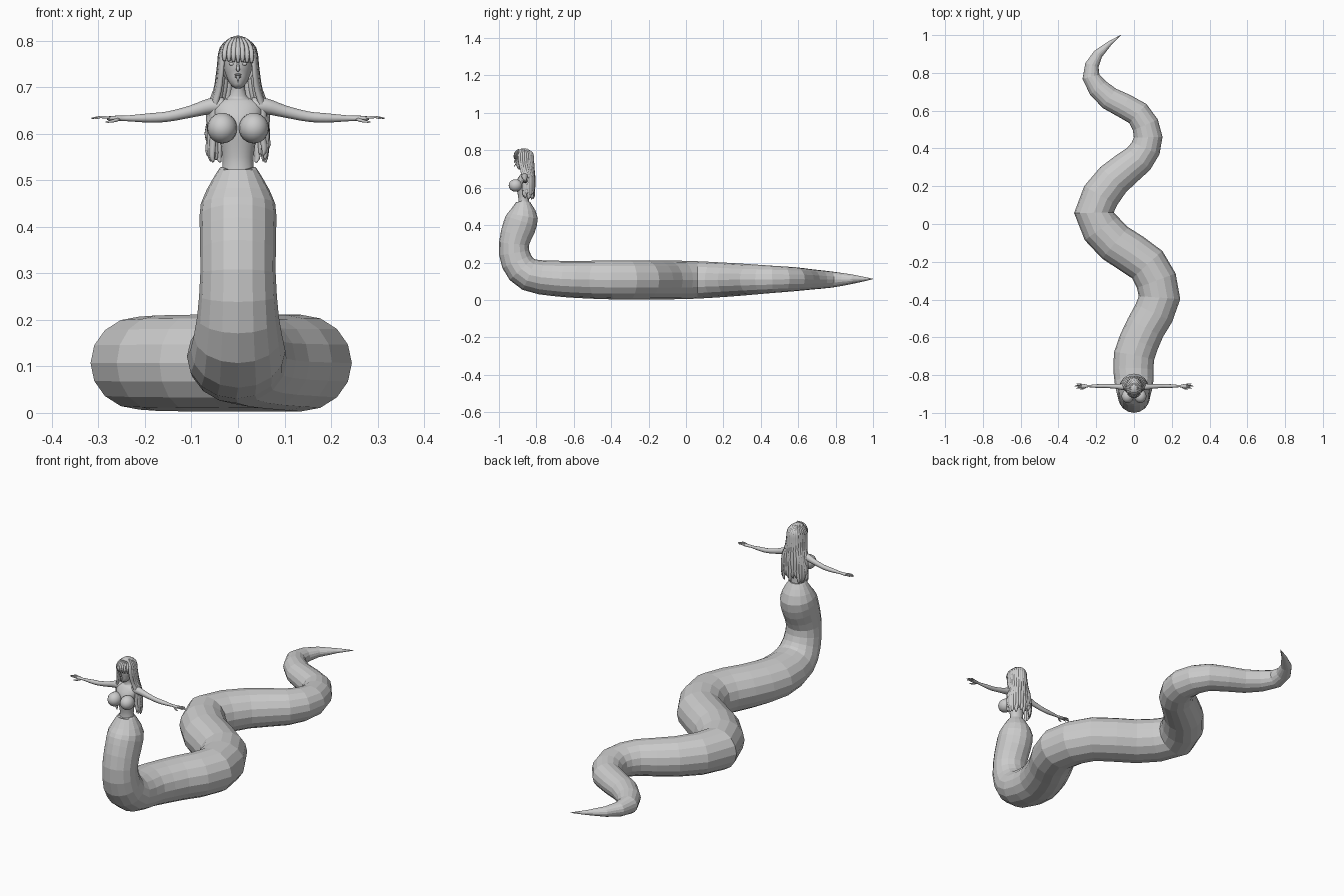
import bpy, bmesh, math, random
from mathutils import Vector

random.seed(4)


def finish(name, bm, smooth=True, mirror=False):
    bmesh.ops.recalc_face_normals(bm, faces=bm.faces)
    for f in bm.faces:
        f.smooth = smooth
    me = bpy.data.meshes.new(name)
    bm.to_mesh(me)
    bm.free()
    ob = bpy.data.objects.new(name, me)
    bpy.context.collection.objects.link(ob)
    if mirror:
        ob.modifiers.new("mirror", 'MIRROR')
    return ob


def resample(pts, sub):
    """Catmull-Rom through rows of (x, y, z, r1, r2)."""
    out = []
    for i in range(len(pts) - 1):
        a, b, c, d = (pts[max(0, min(len(pts) - 1, i + k))] for k in (-1, 0, 1, 2))
        for s in range(sub):
            t = s / sub
            out.append([0.5 * (2 * q + (r - p) * t + (2 * p - 5 * q + 4 * r - w) * t * t
                               + (3 * q - p - 3 * r + w) * t ** 3)
                        for p, q, r, w in zip(a, b, c, d)])
    return out + [list(pts[-1])]


def loft(bm, pts, sides, ref=(1, 0, 0), sub=3):
    """Elliptical tube: r1 runs along ref, r2 across it."""
    rows = resample(pts, sub)
    cs = [Vector(r[:3]) for r in rows]
    rings = []
    for i, row in enumerate(rows):
        t = (cs[min(i + 1, len(cs) - 1)] - cs[max(i - 1, 0)]).normalized()
        n = Vector(ref)
        n = (n - t * n.dot(t)).normalized()
        b = t.cross(n)
        r1, r2 = max(row[3], 0.0008), max(row[4], 0.0008)
        rings.append([bm.verts.new(cs[i] + n * r1 * math.cos(k * math.tau / sides)
                                   + b * r2 * math.sin(k * math.tau / sides))
                      for k in range(sides)])
    for p, q in zip(rings, rings[1:]):
        for k in range(sides):
            j = (k + 1) % sides
            bm.faces.new((p[k], p[j], q[j], q[k]))
    bm.faces.new(rings[0])
    bm.faces.new(rings[-1])
    return rings


def ball(bm, c, r, u=16, v=12):
    vs = bmesh.ops.create_uvsphere(bm, u_segments=u, v_segments=v, radius=1)["verts"]
    for w in vs:
        w.co = Vector([c[i] + w.co[i] * r[i] for i in range(3)])
    return vs


# snake body: upright front, ground bend, then S-curves to the tail tip
bm = bmesh.new()
rings = loft(bm, [
    (0, -.868, .528, .038, .034), (0, -.87, .505, .053, .05), (0, -.873, .45, .080, .082),
    (0, -.892, .39, .082, .088), (0, -.92, .30, .081, .080), (0, -.905, .205, .088, .084),
    (0, -.84, .135, .102, .088), (0, -.70, .115, .108, .095), (.06, -.55, .109, .105, .1),
    (.135, -.39, .107, .110, .104), (.07, -.215, .107, .108, .104), (-.10, -.1, .107, .108, .104),
    (-.212, .06, .107, .105, .1), (-.11, .235, .108, .095, .09), (.025, .345, .109, .084, .082),
    (.075, .46, .11, .076, .073), (.02, .585, .111, .068, .064), (-.13, .665, .11, .062, .055),
    (-.228, .78, .109, .046, .043), (-.19, .9, .111, .026, .023), (-.07, 1.0, .112, .001, .001),
], 16, sub=2)
for v in rings[0]:                       # waist edge dips at the front
    if v.co.y < -.868:
        v.co.z -= .016 * (1 - abs(v.co.x) / .038)
finish("snake_body", bm, smooth=False)

# torso with neck
bm = bmesh.new()
loft(bm, [(0, -.868, .505, .037, .03), (0, -.868, .54, .033, .028), (0, -.87, .575, .037, .031),
          (0, -.873, .62, .046, .036), (0, -.866, .652, .053, .028), (0, -.862, .67, .040, .021),
          (0, -.862, .682, .018, .016), (0, -.866, .725, .014, .015)], 16)
finish("torso", bm)

# breasts
bm = bmesh.new()
ball(bm, (.034, -.912, .612), (.032, .036, .033))
finish("breasts", bm, mirror=True)

# arms, with flattened palms, fingers and thumbs
bm = bmesh.new()
loft(bm, [(.03, -.862, .66, .018, .018), (.06, -.862, .659, .017, .017),
          (.10, -.86, .648, .012, .013), (.15, -.858, .637, .010, .011),
          (.19, -.858, .634, .010, .010), (.24, -.858, .633, .006, .006),
          (.255, -.858, .633, .009, .006), (.275, -.858, .633, .012, .005),
          (.282, -.858, .633, .010, .003)], 12, ref=(0, 1, 0))
for k, (dy, tip) in enumerate([(-.009, .306), (-.003, .315), (.003, .313), (.009, .303)]):
    loft(bm, [(.275, -.858 + dy, .634, .003, .003), (.295, -.858 + dy * 1.2, .636, .0028, .0028),
              (tip, -.858 + dy * 1.3, .633, .0014, .0014)], 6, ref=(0, 1, 0), sub=2)
loft(bm, [(.256, -.864, .631, .004, .004), (.27, -.873, .627, .0035, .0035),
          (.285, -.876, .625, .0015, .0015)], 6, ref=(0, 1, 0), sub=2)
finish("arms", bm, mirror=True)

# head: chin to crown
bm = bmesh.new()
loft(bm, [(0, -.898, .702, .006, .006), (0, -.892, .709, .016, .019), (0, -.882, .724, .025, .031),
          (0, -.875, .745, .031, .038), (0, -.871, .77, .033, .041), (0, -.869, .79, .026, .033),
          (0, -.869, .802, .004, .005)], 18)
finish("head", bm)

# nose, lips and pointed tongue
bm = bmesh.new()
loft(bm, [(0, -.911, .757, .002, .002), (0, -.915, .744, .003, .003),
          (0, -.917, .738, .004, .004), (0, -.911, .735, .003, .002)], 8)
ball(bm, (0, -.911, .727), (.008, .004, .0022), 10, 6)
ball(bm, (0, -.909, .722), (.007, .004, .0022), 10, 6)
loft(bm, [(0, -.908, .724, .003, .0015), (0, -.917, .720, .003, .0015),
          (0, -.919, .710, .001, .001)], 6)
finish("nose_and_mouth", bm)

# eyes and brows
bm = bmesh.new()
ball(bm, (.013, -.906, .750), (.007, .004, .004), 10, 6)
loft(bm, [(.006, -.911, .757, .0012, .0012), (.014, -.909, .760, .0015, .0015),
          (.021, -.902, .757, .0008, .0008)], 6, ref=(0, 1, 0))
finish("eyes_and_brows", bm, mirror=True)

# hair cap, open at the face
bm = bmesh.new()
ball(bm, (0, -.867, .758), (.039, .05, .053), 24, 16)
cut = [f for f in bm.faces if f.calc_center_median().z < .772
       and f.calc_center_median().y < -.868 or f.calc_center_median().z < .715]
bmesh.ops.delete(bm, geom=cut, context='FACES')
finish("hair_cap", bm)

# long hair locks fanning round the sides and back
bm = bmesh.new()
n = 19
for i in range(n):
    a = math.radians(-118 + 236 * i / (n - 1))
    s, c = math.sin(a), math.cos(a)
    j = random.uniform(-.004, .004)
    end = .548 + random.uniform(-.012, .018)
    ref = (c, -s, 0)
    loft(bm, [(.012 * s, -.867 + .016 * c, .805, .003, .004),
              (.035 * s, -.867 + .045 * c, .783, .008, .005),
              (.041 * s, -.866 + .049 * c, .74, .009, .005),
              (.047 * s, -.858 + .043 * c, .695, .009, .006),
              (.058 * s + j, -.850 + .038 * c, .65, .010, .007),
              (.063 * s - j, -.850 + .037 * c, .60, .010, .007),
              (.061 * s + j, -.850 + .036 * c, end + .015, .008, .006),
              (.060 * s, -.852 + .034 * c, end, .003, .002)], 8, ref=ref)
finish("long_hair", bm)

# straight fringe across the forehead
bm = bmesh.new()
for i in range(7):
    x = -.029 + .058 * i / 6
    y = -.867 - .052 * math.sqrt(1 - (x / .042) ** 2)
    loft(bm, [(x * .5, -.895, .805, .003, .003), (x * .85, y + .008, .790, .0055, .004),
              (x, y, .770, .0055, .003), (x, y + .002, .754 + random.uniform(-.003, .003), .003, .0015)],
         8)
finish("fringe", bm)
